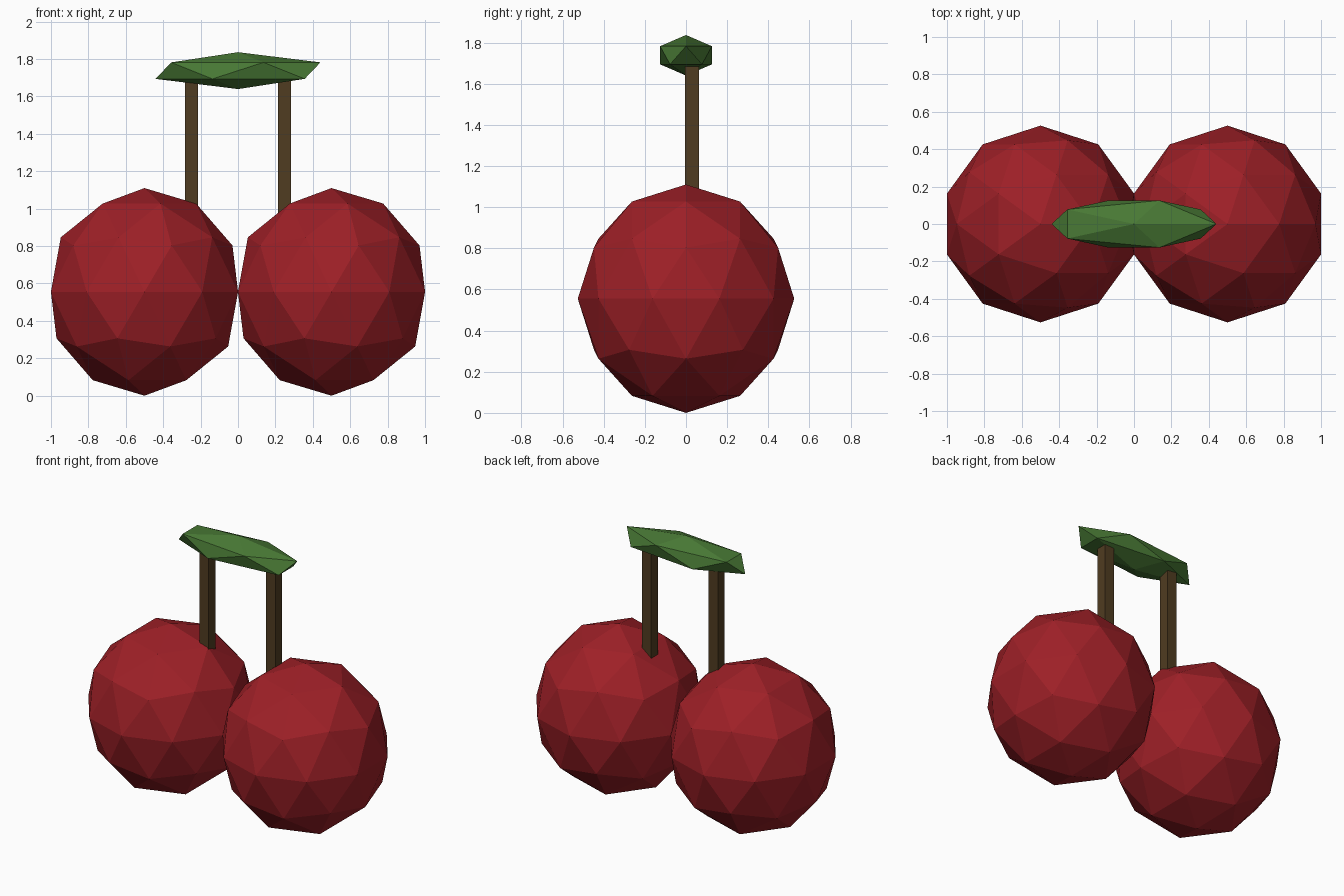
import bpy

if "Cube" in bpy.data.objects:
    bpy.data.objects.remove(bpy.data.objects["Cube"])


def material(name, color):
    m = bpy.data.materials.new(name)
    m.diffuse_color = (*color, 1)
    m.use_nodes = True
    m.node_tree.nodes["Principled BSDF"].inputs["Base Color"].default_value = m.diffuse_color
    return m


def finish(name, scale, mat):
    ob = bpy.context.object
    ob.name = name
    ob.scale = scale
    ob.data.materials.append(mat)
    bpy.ops.object.transform_apply(location=False, rotation=False, scale=True)
    return ob


red = material("cherry_red", (0.34, 0.014, 0.02))
brown = material("stem_brown", (0.08, 0.045, 0.015))
green = material("leaf_green", (0.065, 0.19, 0.035))

for side, s in (("left", -1), ("right", 1)):
    # Faceted fruit
    bpy.ops.mesh.primitive_ico_sphere_add(subdivisions=2, radius=1, location=(0.5 * s, 0, 0.555))
    finish(f"{side}_cherry", (0.526, 0.526, 0.555), red)

    # Square stem, sunk into fruit and leaf
    bpy.ops.mesh.primitive_cube_add(size=1, location=(0.249 * s, 0.029, 1.31))
    finish(f"{side}_stem", (0.07, 0.07, 0.84), brown)

# Flattened leaf joining the stems
bpy.ops.mesh.primitive_ico_sphere_add(subdivisions=1, radius=1, location=(0, 0, 1.738))
finish("leaf", (0.493, 0.148, 0.0985), green)
